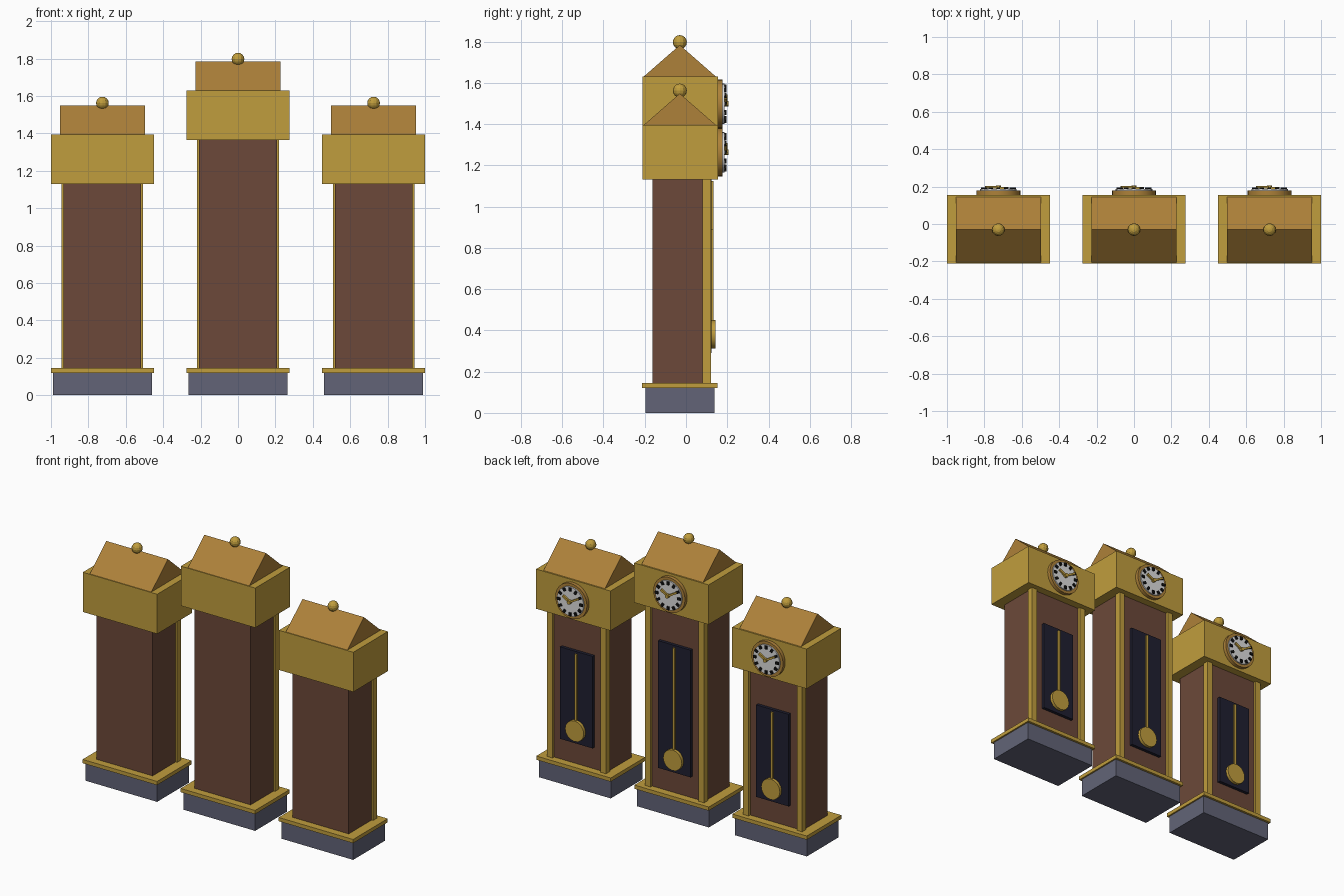
import bpy
import math
from mathutils import Matrix

if "Cube" in bpy.data.objects:
    bpy.data.objects.remove(bpy.data.objects["Cube"])


def material(name, r, g, b):
    m = bpy.data.materials.new(name)
    m.use_nodes = True
    m.diffuse_color = (r, g, b, 1)
    m.node_tree.nodes["Principled BSDF"].inputs["Base Color"].default_value = (r, g, b, 1)
    return m


GOLD = material("gold", 0.53, 0.34, 0.047)
WOOD = material("dark wood", 0.15, 0.066, 0.041)
STONE = material("grey stone", 0.122, 0.127, 0.185)
ROOF = material("amber wood", 0.42, 0.22, 0.041)
GLASS = material("navy glass", 0.014, 0.014, 0.03)
DIAL = material("dial white", 0.72, 0.72, 0.72)
BLACK = material("black", 0.008, 0.008, 0.008)

MID = -0.03     # depth of the cabinet's middle
FACE = 0.155    # depth of the hood's dial side


def finish(name, mat):
    ob = bpy.context.object
    ob.name = name
    ob.data.materials.append(mat)
    return ob


def box(name, mat, centre, size):
    bpy.ops.mesh.primitive_cube_add(size=1)
    ob = finish(name, mat)
    ob.data.transform(Matrix.Translation(centre) @ Matrix.Diagonal((*size, 1)))
    return ob


def slab(name, mat, x, y, z0, z1, width, depth):
    return box(name, mat, (x, y, (z0 + z1) / 2), (width, depth, z1 - z0))


def disc(name, mat, x, z, radius, y0, y1, sides=32):
    bpy.ops.mesh.primitive_cylinder_add(vertices=sides, radius=radius, depth=y1 - y0)
    ob = finish(name, mat)
    ob.data.transform(Matrix.Translation((x, (y0 + y1) / 2, z)) @ Matrix.Rotation(math.pi / 2, 4, "X"))
    bpy.ops.object.shade_smooth_by_angle(angle=math.radians(30))
    return ob


def dial_bar(name, mat, x, z, angle, near, far, width, y0, y1):
    """Box lying along a clockwise dial angle, as read from the dial side."""
    ob = box(name, mat, (0, 0, (near + far) / 2), (width, y1 - y0, far - near))
    ob.data.transform(Matrix.Translation((x, (y0 + y1) / 2, z))
                      @ Matrix.Rotation(math.radians(-angle), 4, "Y"))
    return ob


def gable(name, mat, x, z, width, depth, height):
    a, d = width / 2, depth / 2
    verts = [(x + s * a, MID + y, z + h) for s in (-1, 1) for y, h in ((-d, 0), (d, 0), (0, height))]
    faces = [(0, 2, 1), (3, 4, 5), (0, 1, 4, 3), (1, 2, 5, 4), (2, 0, 3, 5)]
    mesh = bpy.data.meshes.new(name)
    mesh.from_pydata(verts, [], faces)
    mesh.materials.append(mat)
    bpy.context.collection.objects.link(bpy.data.objects.new(name, mesh))


def clock(tag, x, top):
    """One longcase clock whose cabinet ends at height top."""
    # plinth, cabinet and corner pillars
    slab(tag + "_plinth", STONE, x, MID, 0, 0.12, 0.53, 0.335)
    slab(tag + "_plinth_trim", GOLD, x, MID, 0.12, 0.145, 0.55, 0.365)
    slab(tag + "_cabinet", WOOD, x, MID, 0.145, top, 0.415, 0.265)
    for side, word in ((1, "left"), (-1, "right")):
        slab(f"{tag}_{word}_pillar", GOLD, x + side * 0.198, 0.1, 0.145, top, 0.04, 0.04)

    # glass panel and pendulum
    slab(tag + "_glass_panel", GLASS, x, 0.112, 0.29, top - 0.225, 0.24, 0.022)
    slab(tag + "_pendulum_rod", GOLD, x, 0.128, 0.38, top - 0.24, 0.015, 0.012)
    disc(tag + "_pendulum_bob", GOLD, x, 0.38, 0.069, 0.12, 0.143, 16)

    # hood, roof and finial
    hood = top + 0.265
    slab(tag + "_hood", GOLD, x, MID + 0.002, top, hood, 0.55, 0.365)
    gable(tag + "_roof", ROOF, x, hood, 0.455, 0.35, 0.153)
    bpy.ops.mesh.primitive_uv_sphere_add(segments=12, ring_count=8, radius=0.034)
    ball = finish(tag + "_finial", GOLD)
    ball.data.transform(Matrix.Translation((x, MID, hood + 0.167)))

    # dial with hour marks and hands
    z = top + 0.133
    disc(tag + "_dial_rim", ROOF, x, z, 0.117, FACE - 0.01, 0.178)
    disc(tag + "_dial", DIAL, x, z, 0.098, 0.17, 0.187)
    for hour in range(12):
        dial_bar(f"{tag}_hour_mark_{hour + 1}", BLACK, x, z, hour * 30, 0.072, 0.094, 0.016, 0.184, 0.196)
    dial_bar(tag + "_hour_hand", GOLD, x, z, -60, 0, 0.058, 0.015, 0.186, 0.198)
    dial_bar(tag + "_minute_hand", GOLD, x, z, 60, 0, 0.08, 0.012, 0.19, 0.202)
    disc(tag + "_hand_hub", GOLD, x, z, 0.013, 0.185, 0.206, 12)


clock("right_clock", -0.725, 1.13)
clock("middle_clock", 0, 1.365)
clock("left_clock", 0.725, 1.13)
